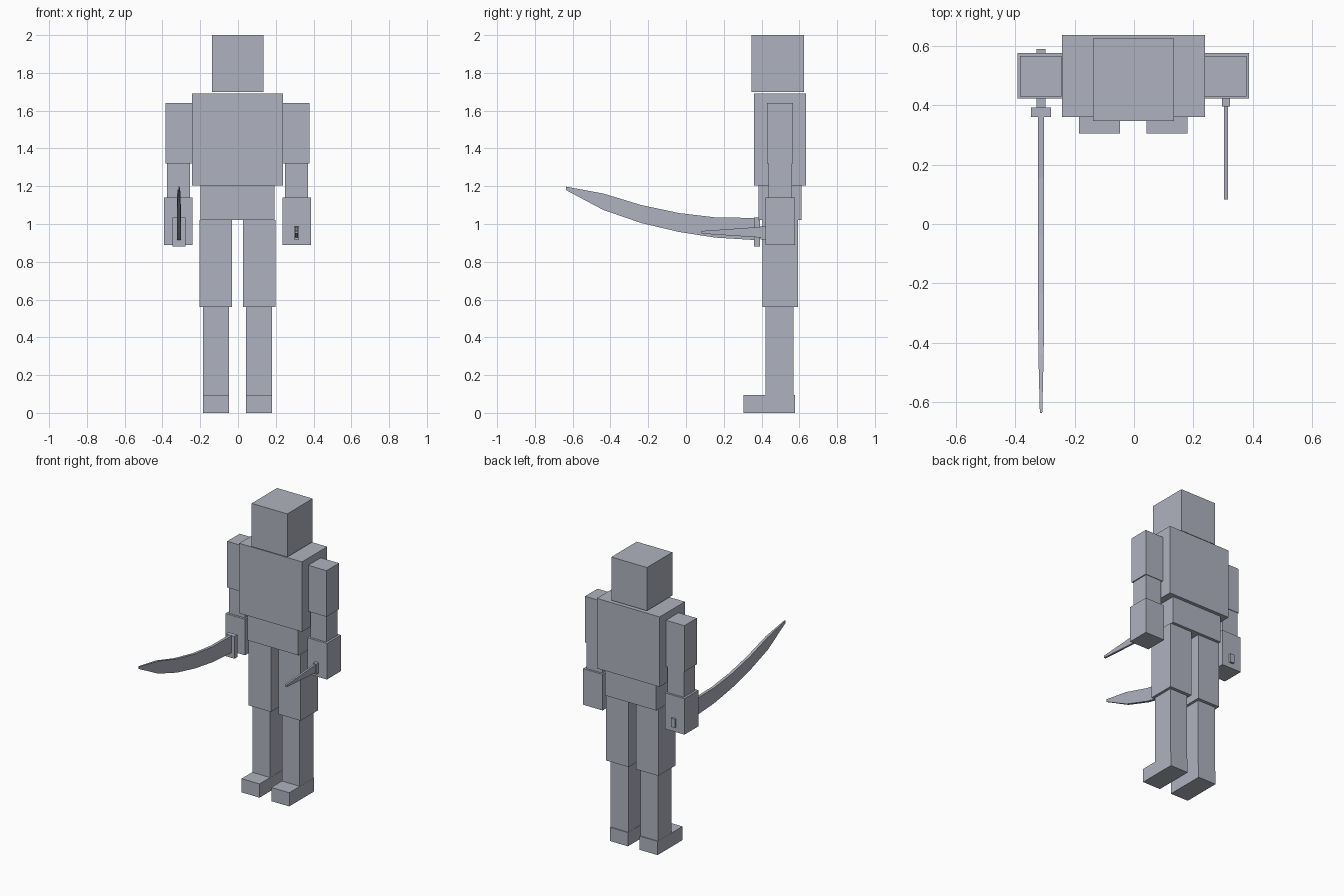
import bpy
import bmesh

cube = bpy.data.objects.get("Cube")
if cube:
    bpy.data.objects.remove(cube, do_unlink=True)

grey = bpy.data.materials.new("blue grey")
grey.use_nodes = True
COLOUR = (0.43, 0.45, 0.52, 1)
grey.diffuse_color = COLOUR
grey.node_tree.nodes["Principled BSDF"].inputs["Base Color"].default_value = COLOUR


def loft(name, rings):
    """Join four-cornered rings into one closed flat-shaded solid."""
    bm = bmesh.new()
    loops = [[bm.verts.new(p) for p in ring] for ring in rings]
    for a, b in zip(loops, loops[1:]):
        for i in range(4):
            j = (i + 1) % 4
            bm.faces.new((a[i], a[j], b[j], b[i]))
    bm.faces.new(loops[0])
    bm.faces.new(loops[-1])
    bmesh.ops.recalc_face_normals(bm, faces=bm.faces)
    mesh = bpy.data.meshes.new(name)
    bm.to_mesh(mesh)
    bm.free()
    mesh.materials.append(grey)
    obj = bpy.data.objects.new(name, mesh)
    bpy.context.collection.objects.link(obj)
    return obj


def section(x, half, y, low, high):
    """Upright rectangle across y, used for boxes and blades."""
    return [(x - half, y, low), (x + half, y, low),
            (x + half, y, high), (x - half, y, high)]


def box(name, xs, ys, zs):
    x, half = sum(xs) / 2, abs(xs[1] - xs[0]) / 2
    loft(name, [section(x, half, y, *zs) for y in ys])


# Head and body
box("head", (-0.138, 0.135), (0.347, 0.625), (1.70, 2.0))
box("torso", (-0.243, 0.239), (0.36, 0.636), (1.205, 1.69))
box("pelvis", (-0.198, 0.192), (0.385, 0.612), (1.02, 1.205))

# Limbs, mirrored about the body's centre line
MID = -0.0025
limbs = [
    ("upper_arm", (0.241, 0.381), (0.429, 0.566), (1.32, 1.64)),
    ("forearm", (0.251, 0.374), (0.437, 0.562), (1.14, 1.32)),
    ("hand", (0.239, 0.389), (0.422, 0.576), (0.89, 1.14)),
    ("thigh", (0.028, 0.2), (0.405, 0.592), (0.56, 1.02)),
    ("shin", (0.046, 0.182), (0.42, 0.57), (0.095, 0.56)),
    ("foot", (0.045, 0.183), (0.304, 0.576), (0, 0.095)),
]
for side, s in (("left", 1), ("right", -1)):
    for name, xs, ys, zs in limbs:
        box(f"{side}_{name}", [MID + s * x for x in xs], ys, zs)

# Curved sword in the right hand
SX = -0.313
box("sword_handle", (SX - 0.015, SX + 0.015), (0.385, 0.59), (0.925, 0.985))
box("sword_guard", (SX - 0.034, SX + 0.034), (0.36, 0.392), (0.88, 1.034))
blade = [  # y, lower edge, upper edge, half thickness
    (0.365, 0.915, 1.032, 0.01),
    (0.155, 0.928, 1.035, 0.01),
    (-0.037, 0.958, 1.058, 0.01),
    (-0.236, 1.005, 1.10, 0.01),
    (-0.437, 1.074, 1.161, 0.009),
    (-0.636, 1.18, 1.198, 0.004),
]
loft("sword_blade", [section(SX, t, y, low, high) for y, low, high, t in blade])

# Short dagger in the left hand
DX = 0.31
box("dagger_handle", (DX - 0.013, DX + 0.013), (0.395, 0.45), (0.918, 0.99))
loft("dagger_blade", [section(DX, 0.007, 0.4, 0.928, 0.985),
                      section(DX, 0.007, 0.083, 0.949, 0.963)])
